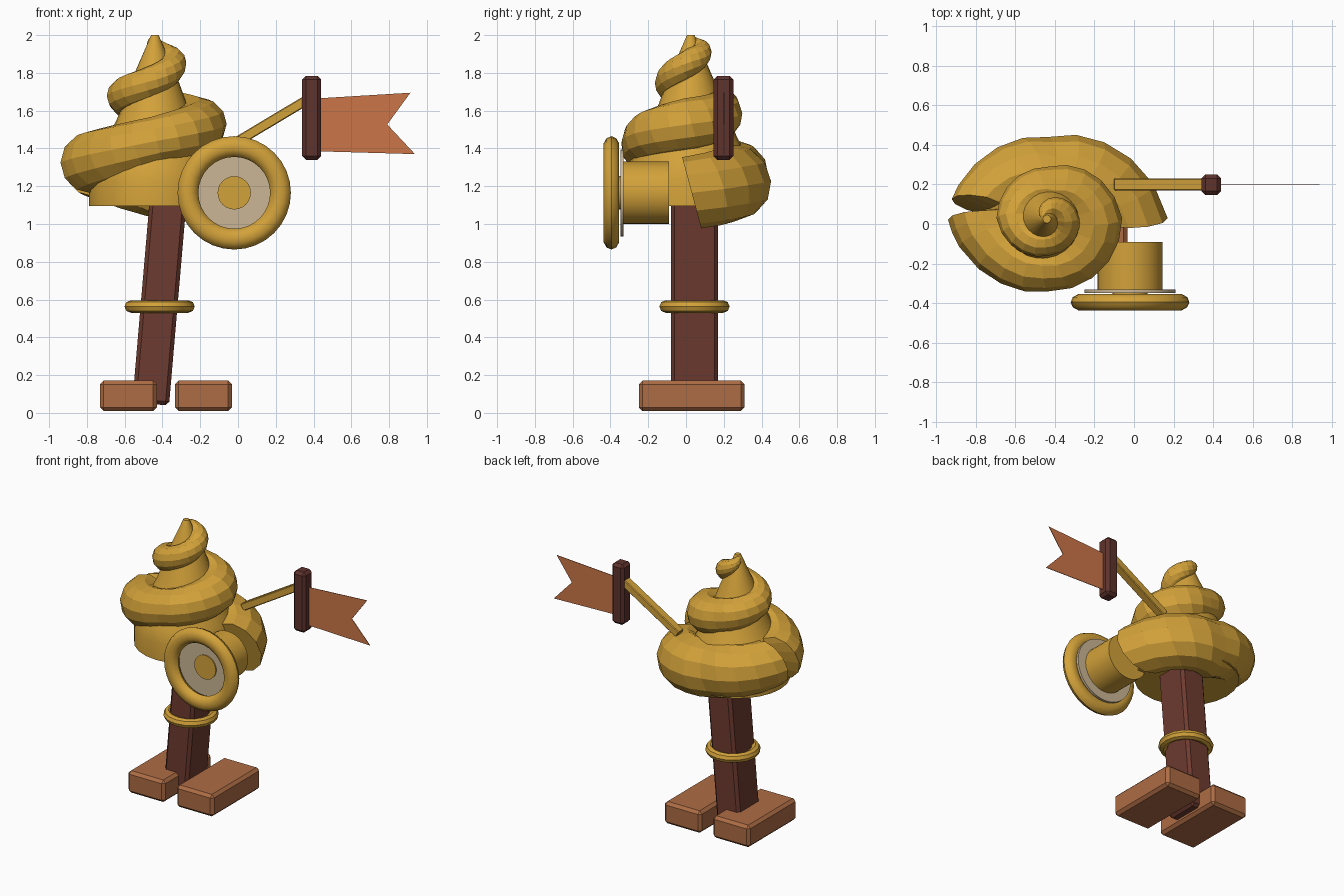
import bpy, bmesh, math
from mathutils import Vector

if "Cube" in bpy.data.objects:
    bpy.data.objects.remove(bpy.data.objects["Cube"])


def material(name, rgb):
    m = bpy.data.materials.new(name)
    m.diffuse_color = (*rgb, 1)
    m.use_nodes = True
    m.node_tree.nodes["Principled BSDF"].inputs["Base Color"].default_value = m.diffuse_color
    return m


GOLD = material("gold", (0.65, 0.36, 0.042))
LEG = material("red brown", (0.155, 0.043, 0.029))
POST = material("dark brown", (0.115, 0.033, 0.026))
FOOT = material("tan brown", (0.42, 0.15, 0.058))
FLAG = material("orange cloth", (0.60, 0.18, 0.065))
CREAM = material("cream", (0.60, 0.47, 0.30))


def finish(name, bm, mat, bevel=0, smooth=None):
    bmesh.ops.recalc_face_normals(bm, faces=bm.faces)
    me = bpy.data.meshes.new(name)
    bm.to_mesh(me)
    bm.free()
    me.materials.append(mat)
    ob = bpy.data.objects.new(name, me)
    bpy.context.collection.objects.link(ob)
    if bevel:
        mod = ob.modifiers.new("Bevel", 'BEVEL')
        mod.width = bevel
        mod.segments = 1
    if smooth:
        bpy.ops.object.select_all(action='DESELECT')
        ob.select_set(True)
        bpy.context.view_layer.objects.active = ob
        bpy.ops.object.shade_smooth_by_angle(angle=math.radians(smooth))
    return ob


def box(name, center, size, mat, bevel=0.02, tilt=0):
    bm = bmesh.new()
    bmesh.ops.create_cube(bm, size=1)
    bmesh.ops.scale(bm, vec=size, verts=bm.verts)
    ob = finish(name, bm, mat, bevel)
    ob.location = center
    ob.rotation_euler.y = math.radians(tilt)
    return ob


def lathe(name, profile, n, mat, center, closed=False, to_front=False, smooth=None):
    """Revolve (radius, height) points; to_front turns the axis towards -y."""
    bm = bmesh.new()
    rings = [[bm.verts.new((r * math.cos(2 * math.pi * i / n), r * math.sin(2 * math.pi * i / n), h))
              for i in range(n)] for r, h in profile]
    pairs = list(zip(rings, rings[1:]))
    if closed:
        pairs.append((rings[-1], rings[0]))
    else:
        bm.faces.new(rings[0])
        bm.faces.new(rings[-1])
    for a, b in pairs:
        for i in range(n):
            j = (i + 1) % n
            bm.faces.new((a[i], a[j], b[j], b[i]))
    ob = finish(name, bm, mat, smooth=smooth)
    ob.location = center
    if to_front:
        ob.rotation_euler.x = math.radians(90)
    return ob


def oval(major, rr, rh, n):
    return [(major + rr * math.cos(2 * math.pi * k / n), rh * math.sin(2 * math.pi * k / n))
            for k in range(n)]


# Feet, leaning leg and the ring around it
for side, x in (("left", -0.58), ("right", -0.183)):
    box(side + "_foot", (x, 0.03, 0.09), (0.302, 0.56, 0.162), FOOT)
box("leg", (-0.409, 0.045, 0.67), (0.195, 0.25, 1.25), LEG, 0.02, 4.9)
lathe("leg_ring", oval(0.152, 0.034, 0.033, 8), 16, GOLD, (-0.415, 0.045, 0.563), closed=True, smooth=30)

# Swirl core: drum below, cone above
lathe("swirl_core", [(0.35, 1.095), (0.35, 1.22), (0.33, 1.32), (0.25, 1.45), (0.19, 1.58),
                     (0.12, 1.77), (0.02, 2.0)], 24, GOLD, (-0.44, 0.025, 0), smooth=30)

# Swirl coil: (angle, outer radius, centre height, tube radius)
KNOTS = [(0, 0.60, 1.165, 0.195), (45, 0.49, 1.215, 0.20), (90, 0.41, 1.235, 0.20),
         (135, 0.45, 1.27, 0.185), (169, 0.50, 1.31, 0.17), (175, 0.30, 1.315, 0.12),
         (181, 0.51, 1.325, 0.17), (225, 0.42, 1.38, 0.15), (270, 0.37, 1.44, 0.13),
         (315, 0.375, 1.49, 0.135), (360, 0.37, 1.53, 0.14), (450, 0.26, 1.60, 0.12),
         (540, 0.265, 1.68, 0.095), (630, 0.19, 1.765, 0.082), (720, 0.155, 1.86, 0.075),
         (810, 0.10, 1.925, 0.052), (900, 0.04, 1.975, 0.02)]
CENTER = Vector((-0.43, 0.03, 0))


def coil_at(a):
    for p, q in zip(KNOTS, KNOTS[1:]):
        if a <= q[0]:
            t = (a - p[0]) / (q[0] - p[0])
            return [u + (v - u) * t for u, v in zip(p, q)]


bm = bmesh.new()
angles = sorted({*range(0, 901, 18)} - {162, 180} | {160, 169, 175, 181, 189})
rings, sides = [], 12
tilt = math.radians(15)
for a in angles:
    _, outer, z, tube = coil_at(a)
    c, s = math.cos(math.radians(a)), math.sin(math.radians(a))
    radial, tangent = Vector((c, s, 0)), Vector((-s, c, 0))
    up = Vector((0, 0, math.cos(tilt))) - tangent * math.sin(tilt)
    mid = CENTER + radial * (outer - tube) + Vector((0, 0, z))
    rings.append([bm.verts.new(mid + tube * (radial * math.cos(2 * math.pi * k / sides)
                                             + up * math.sin(2 * math.pi * k / sides)))
                  for k in range(sides)])
for a, b in zip(rings, rings[1:]):
    for i in range(sides):
        j = (i + 1) % sides
        bm.faces.new((a[i], a[j], b[j], b[i]))
bm.faces.new(rings[0])
bm.faces.new(rings[-1])
finish("swirl_coil", bm, GOLD)

# Round horn at the open end of the coil, facing the front
HX, HZ = -0.02, 1.165
lathe("horn_tube", [(0.165, 0.09), (0.165, 0.34)], 32, GOLD, (HX, 0, HZ), to_front=True, smooth=30)
lathe("horn_plate", [(0.23, 0.33), (0.23, 0.348)], 32, CREAM, (HX, 0, HZ), to_front=True, smooth=30)
lathe("horn_rim", oval(0.245, 0.055, 0.043, 10), 32, GOLD, (HX, -0.395, HZ), closed=True,
      to_front=True, smooth=40)
lathe("horn_button", [(0.088, 0.34), (0.088, 0.356)], 24, GOLD, (HX, 0, HZ), to_front=True, smooth=30)

# Arm reaching up to the flag post
start, end = Vector((-0.09, 0.2, 1.385)), Vector((0.37, 0.2, 1.66))
d = end - start
box("flag_arm", (start + end) / 2, (d.length, 0.06, 0.052), GOLD, 0.005,
    -math.degrees(math.atan2(d.z, d.x)))
box("flag_post", (0.39, 0.198, 1.562), (0.1, 0.105, 0.445), POST, 0.02)

# Swallow-tailed flag
bm = bmesh.new()
pts = [(0.42, 1.385), (0.937, 1.37), (0.79, 1.527), (0.913, 1.695), (0.42, 1.665)]
face = bm.faces.new([bm.verts.new((x, 0.199, z)) for x, z in pts])
back = bmesh.ops.extrude_face_region(bm, geom=[face])
bmesh.ops.translate(bm, vec=(0, 0.004, 0),
                    verts=[v for v in back["geom"] if isinstance(v, bmesh.types.BMVert)])
finish("flag", bm, FLAG)
